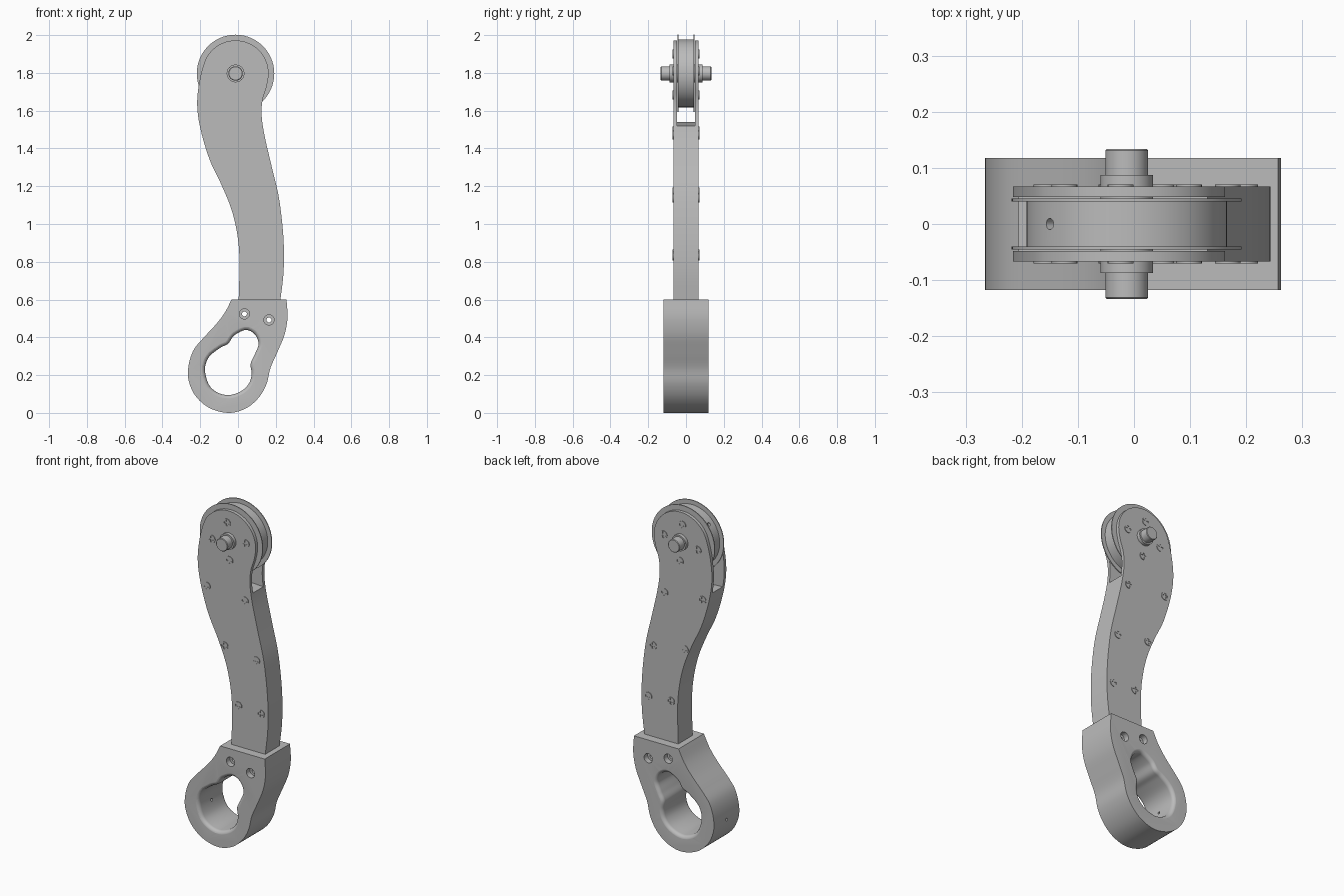
import bpy, bmesh, math
from mathutils import Vector

if "Cube" in bpy.data.objects:
    bpy.data.objects.remove(bpy.data.objects["Cube"])

metal = bpy.data.materials.new("plain_grey")
metal.use_nodes = True
metal.diffuse_color = (0.5, 0.5, 0.5, 1)
metal.node_tree.nodes["Principled BSDF"].inputs["Base Color"].default_value = metal.diffuse_color


def spline(pts, closed=False, n=6):
    """Smooth curve through 2D points."""
    p = [Vector(q) for q in pts]
    p = [p[-1]] + p + p[:2] if closed else [2 * p[0] - p[1]] + p + [2 * p[-1] - p[-2]]
    out = []
    for a, b, c, d in zip(p, p[1:], p[2:], p[3:]):
        for i in range(n):
            t = i / n
            out.append(b + (c - a) * t / 2 + (a - 2.5 * b + 2 * c - d / 2) * t * t
                       + (1.5 * (b - c) + (d - a) / 2) * t ** 3)
    return out if closed else out + [p[-2]]


def circle(c, r, n=48):
    return [Vector((c[0] + r * math.cos(k * math.tau / n),
                    c[1] + r * math.sin(k * math.tau / n))) for k in range(n)]


def offset(loop, d):
    """Move a closed anticlockwise loop outward by d."""
    out = []
    for i, q in enumerate(loop):
        t = (loop[(i + 1) % len(loop)] - loop[i - 1]).normalized()
        out.append(q + d * Vector((t.y, -t.x)))
    return out


def slab(loop, y0, y1):
    return [(loop, y0), (loop, y1)]


def build(name, shells, cut=None, smooth=True):
    """Each shell is a list of (xz loop, y) sections, capped at both ends."""
    bm = bmesh.new()
    for shell in shells:
        rings = [[bm.verts.new((q[0], y, q[1])) for q in loop] for loop, y in shell]
        for a, b in zip(rings, rings[1:]):
            for i in range(len(a)):
                bm.faces.new((a[i - 1], a[i], b[i], b[i - 1]))
        bm.faces.new(rings[0])
        bm.faces.new(rings[-1])
    if cut:
        bmesh.ops.bisect_plane(bm, geom=bm.verts[:] + bm.edges[:] + bm.faces[:],
                               plane_co=cut[0], plane_no=cut[1], clear_outer=True)
        bmesh.ops.holes_fill(bm, edges=[e for e in bm.edges if e.is_boundary])
    bmesh.ops.recalc_face_normals(bm, faces=bm.faces[:])
    me = bpy.data.meshes.new(name)
    bm.to_mesh(me)
    bm.free()
    me.materials.append(metal)
    ob = bpy.data.objects.new(name, me)
    bpy.context.collection.objects.link(ob)
    if smooth:
        finish(ob)
    return ob


def finish(ob):
    bpy.ops.object.select_all(action='DESELECT')
    ob.select_set(True)
    bpy.context.view_layer.objects.active = ob
    bpy.ops.object.shade_smooth_by_angle(angle=math.radians(30))


def subtract(ob, cutter):
    mod = ob.modifiers.new("cut", 'BOOLEAN')
    mod.object, mod.operation, mod.solver = cutter, 'DIFFERENCE', 'EXACT'
    bpy.context.view_layer.objects.active = ob
    bpy.ops.object.modifier_apply(modifier=mod.name)
    bpy.data.objects.remove(cutter)
    finish(ob)


hub = (-0.013, 1.797)

# Arm: two side plates with a spacer between them, open around the pulley
head = [(hub[0] + 0.175 * math.cos(math.radians(a)), hub[1] + 0.175 * math.sin(math.radians(a)))
        for a in range(160, -10, -20)]
arm = spline([(0.003, 0.58), (0.008, 0.8), (-0.003, 0.94), (-0.034, 1.075), (-0.087, 1.206),
              (-0.15, 1.34), (-0.198, 1.5), (-0.216, 1.63), (-0.205, 1.75)] + head
             + [(0.152, 1.73), (0.13, 1.656), (0.125, 1.577), (0.14, 1.47), (0.177, 1.31),
                (0.214, 1.153), (0.235, 0.995), (0.243, 0.862), (0.24, 0.73), (0.222, 0.58)])
for side, s in (("front", -1), ("back", 1)):
    build(side + "_arm_plate", [slab(arm, s * 0.048, s * 0.067)])
build("arm_spacer", [slab(arm, -0.048, 0.048)], cut=((-0.04, 0, 1.53), (0.06, 0, 1)))

# Pulley with thin flanges and a cord hole
profile = [(0.205, -0.045), (0.205, -0.04), (0.179, -0.04),
           (0.179, 0.04), (0.205, 0.04), (0.205, 0.045)]
pulley = build("pulley", [[(circle(hub, r, 96), y) for r, y in profile]])
cord = build("cord_hole_cutter", [slab(circle((0, 0), 0.01, 20), -0.04, 0.04)], smooth=False)
cord.hide_render = True
out = Vector((math.cos(math.radians(140)), 0, math.sin(math.radians(140))))
cord.rotation_euler = out.to_track_quat('Y', 'Z').to_euler()
cord.location = Vector((hub[0], 0, hub[1])) + out * 0.179
bpy.context.view_layer.update()
subtract(pulley, cord)

# Axle with stepped collars
profile = [(0.035, -0.134), (0.038, -0.131), (0.038, -0.087), (0.047, -0.087),
           (0.047, 0.087), (0.038, 0.087), (0.038, 0.131), (0.035, 0.134)]
build("axle", [[(circle(hub, r), y) for r, y in profile]])

# Screw heads with cross recesses on both plates
spots = [(-0.024, 1.9), (-0.124, 1.778), (0.098, 1.81), (-0.008, 1.683), (-0.156, 1.492),
         (0.093, 1.471), (-0.04, 1.17), (0.167, 1.138), (0.05, 0.841), (0.198, 0.831)]
a, b = 0.005, 0.017
quarter = [(a, a), (a, b), (-a, b)]
cross = []
for k in range(4):
    cross += quarter
    quarter = [(-z, x) for x, z in quarter]
heads, recesses = [], []
for s in (-1, 1):
    for x, z in spots:
        heads.append(slab(circle((x, z), 0.023, 24), s * 0.06, s * 0.0705))
        recesses.append(slab([(x + u, z + v) for u, v in cross], s * 0.068, s * 0.08))
cutter = build("recess_cutter", recesses, smooth=False)
cutter.hide_render = True
subtract(build("plate_screws", heads), cutter)

# Handle block
outline = spline([(-0.034, 0.6), (-0.071, 0.529), (-0.119, 0.466), (-0.183, 0.397),
                  (-0.235, 0.333), (-0.261, 0.254), (-0.262, 0.175), (-0.225, 0.09),
                  (-0.151, 0.026), (-0.05, 0), (0.04, 0.023), (0.108, 0.079), (0.151, 0.153),
                  (0.172, 0.238), (0.209, 0.323), (0.246, 0.413), (0.262, 0.503), (0.257, 0.6)])
handle = build("handle", [slab(outline, -0.118, 0.118)])

# Finger opening with rounded rims
opening = spline([(0.04, 0.444), (-0.024, 0.413), (-0.056, 0.37), (-0.098, 0.348), (-0.158, 0.298),
                  (-0.18, 0.228), (-0.156, 0.143), (-0.103, 0.1), (-0.04, 0.09), (0.024, 0.114),
                  (0.063, 0.155), (0.077, 0.205), (0.072, 0.26), (0.093, 0.307), (0.114, 0.365),
                  (0.092, 0.42)], closed=True)
rim = 0.022
steps = [math.radians(d) for d in range(0, 91, 15)]
section = [(rim * (1 - math.cos(t)), 0.0965 + rim * math.sin(t)) for t in steps]
section = [(d, -y) for d, y in reversed(section)] + section
cutter = build("opening_cutter", [[(offset(opening, d - 0.005), y) for d, y in section]], smooth=False)
cutter.hide_render = True
subtract(handle, cutter)

# Counterbored bolt holes through the handle
bores = []
for c in ((0.034, 0.524), (0.164, 0.492)):
    wide, narrow = circle(c, 0.027, 32), circle(c, 0.013, 32)
    bores.append([(wide, -0.13), (wide, -0.085), (narrow, -0.085),
                  (narrow, 0.085), (wide, 0.085), (wide, 0.13)])
cutter = build("bolt_hole_cutter", bores, smooth=False)
cutter.hide_render = True
subtract(handle, cutter)

# Small cross hole through the outer wall of the handle
pin = build("pin_hole_cutter", [slab(circle((0, 0), 0.008, 16), -0.07, 0.07)], smooth=False)
pin.hide_render = True
pin.rotation_euler = (0, 0, math.pi / 2)
pin.location = (-0.22, 0, 0.2)
bpy.context.view_layer.update()
subtract(handle, pin)
